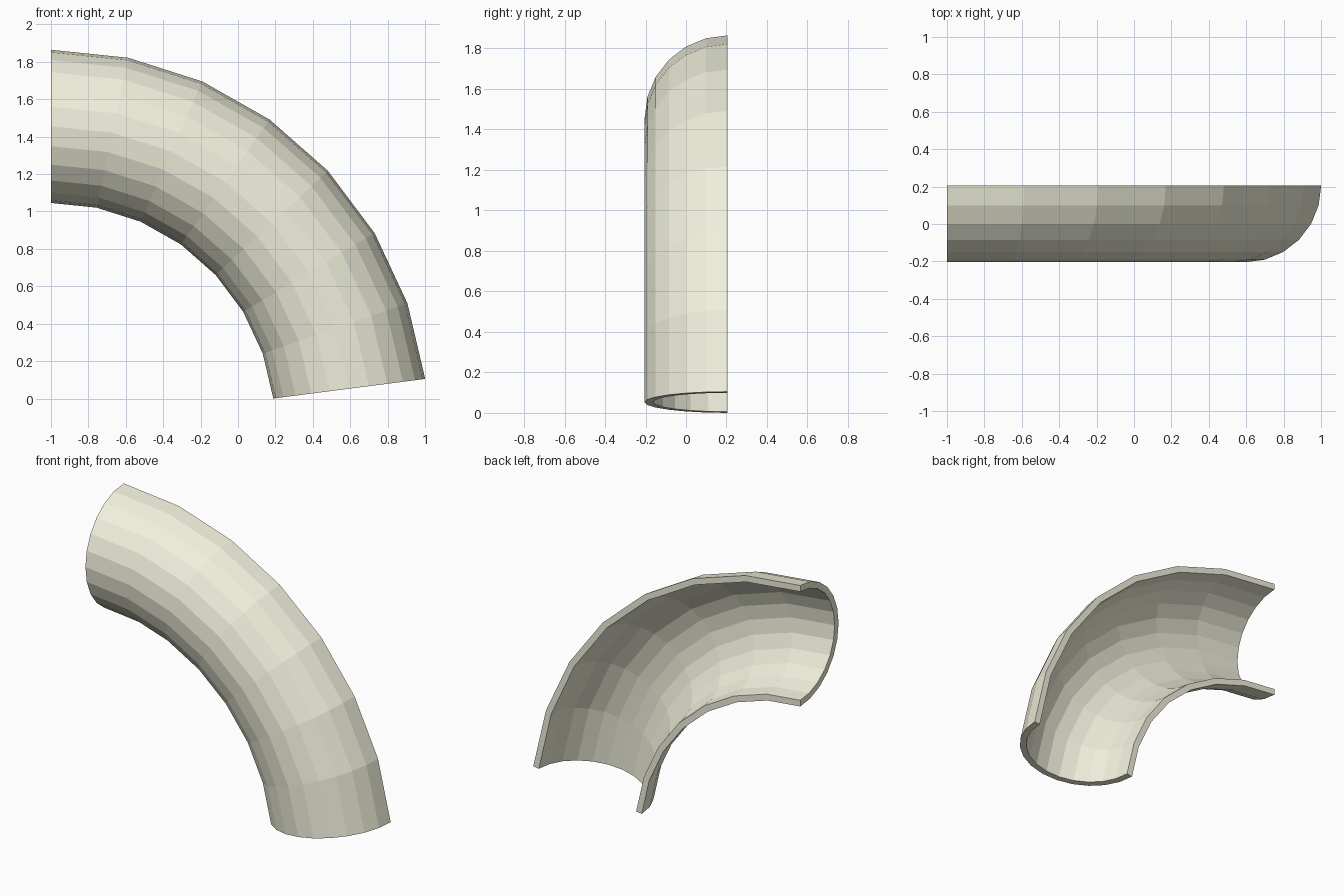
import bpy, bmesh
from math import sin, cos, pi, radians

if "Cube" in bpy.data.objects:
    bpy.data.objects.remove(bpy.data.objects["Cube"])

# Bend: swept about an axis parallel to y
CX, CZ = -1.0, -0.153       # bend centre in the xz plane
SWEEP = radians(82.66)
STEPS = 7
R_MID = 1.608               # bend radius of the tube centre line
# Half-round cross-section
R_OUT, WALL = 0.4095, 0.042
SIDES = 12
Y_CUT = 0.205


def half_ring(radius):
    """Half circle as (y, distance from bend centre), from outer to inner bend."""
    return [(Y_CUT - radius * sin(pi * i / SIDES),
             R_MID + radius * cos(pi * i / SIDES)) for i in range(SIDES + 1)]


# Closed wall profile: outer half circle, then back along the bore
profile = half_ring(R_OUT) + half_ring(R_OUT - WALL)[::-1]
n = len(profile)

bm = bmesh.new()
rings = []
for s in range(STEPS + 1):
    a = SWEEP * s / STEPS
    rings.append([bm.verts.new((CX + r * sin(a), y, CZ + r * cos(a)))
                  for y, r in profile])

# Walls and long cut edges
for r0, r1 in zip(rings, rings[1:]):
    for i in range(n):
        j = (i + 1) % n
        bm.faces.new((r0[i], r0[j], r1[j], r1[i]))

# End rims
for ring in (rings[0], rings[-1]):
    for i in range(SIDES):
        bm.faces.new((ring[i], ring[i + 1], ring[n - 2 - i], ring[n - 1 - i]))

bmesh.ops.recalc_face_normals(bm, faces=bm.faces)
mesh = bpy.data.meshes.new("half_pipe_bend")
bm.to_mesh(mesh)
bm.free()
pipe = bpy.data.objects.new("half_pipe_bend", mesh)
bpy.context.collection.objects.link(pipe)

# Pale cream finish
mat = bpy.data.materials.new("cream")
mat.diffuse_color = (0.88, 0.87, 0.72, 1)
mat.use_nodes = True
mat.node_tree.nodes["Principled BSDF"].inputs["Base Color"].default_value = mat.diffuse_color
mesh.materials.append(mat)
